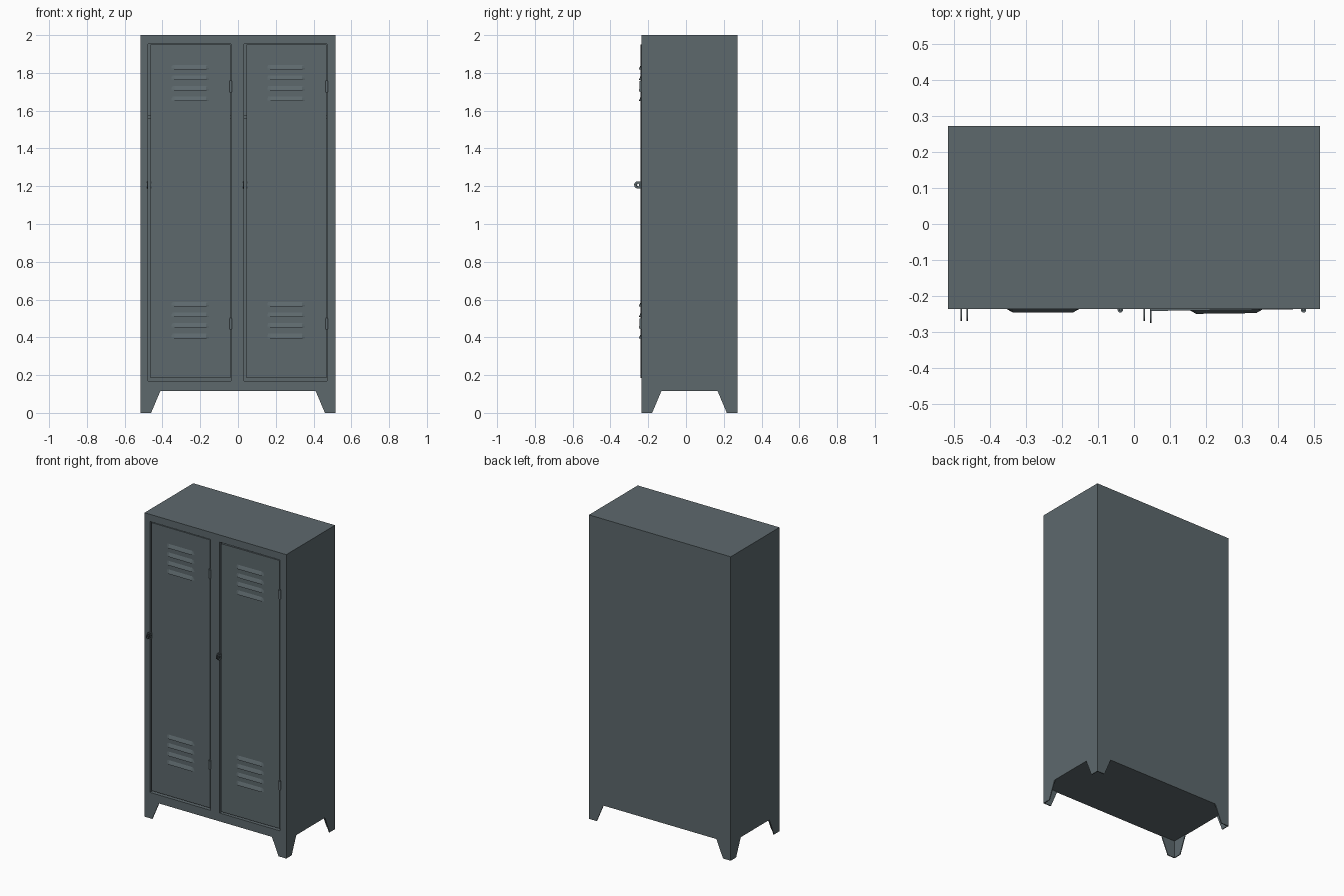
import bpy, bmesh, math
from mathutils import Matrix, Vector

if "Cube" in bpy.data.objects:
    bpy.data.objects.remove(bpy.data.objects["Cube"])

FRONT, BACK, HALF, BASE, TOP = -0.235, 0.272, 0.516, 0.115, 2.0

steel = bpy.data.materials.new("slate grey steel")
steel.diffuse_color = (0.11, 0.14, 0.152, 1)
steel.use_nodes = True
steel.node_tree.nodes["Principled BSDF"].inputs["Base Color"].default_value = steel.diffuse_color


def finish(name, bm, mat=None):
    bmesh.ops.recalc_face_normals(bm, faces=bm.faces[:])
    if mat:
        bm.transform(mat)
    me = bpy.data.meshes.new(name)
    bm.to_mesh(me)
    bm.free()
    me.materials.append(steel)
    ob = bpy.data.objects.new(name, me)
    bpy.context.collection.objects.link(ob)
    return ob


def box(name, x, y, z, mat=None):
    bm = bmesh.new()
    bmesh.ops.create_cube(bm, size=1)
    lo, hi = Vector((x[0], y[0], z[0])), Vector((x[1], y[1], z[1]))
    for v in bm.verts:
        v.co = (lo + hi) / 2 + Vector(a * b for a, b in zip(v.co, hi - lo))
    return finish(name, bm, mat)


def louver(name, cx, cz, mat):
    # pressed vent: full section in the middle, flattened onto the door at the ends
    prof = [(0, 0.028), (0.004, 0.019), (0.009, 0.007), (0.011, 0.0), (0, 0.0)]
    bm = bmesh.new()
    rows = []
    for x, k in ((-0.103, 0), (-0.083, 1), (0.083, 1), (0.103, 0)):
        rows.append([bm.verts.new((cx + x, FRONT + 0.0005 - d * k, cz + h)) for d, h in prof])
    for a, b in zip(rows, rows[1:]):
        for i in range(len(prof) - 1):
            bm.faces.new((a[i], a[i + 1], b[i + 1], b[i]))
    bmesh.ops.remove_doubles(bm, verts=bm.verts[:], dist=1e-5)
    return finish(name, bm, mat)


def hasp(name, x, mat=None):
    # rounded tab with a hole for a padlock
    bm = bmesh.new()
    cy, cz, n, t = -0.2505, 1.207, 20, 0.004
    outer, inner = [], []
    for i in range(n):
        a = 2 * math.pi * (i + 0.5) / n
        c, s = math.cos(a), math.sin(a)
        k = 0.019 if c <= 0 else 0.019 / max(c, abs(s))
        outer.append(bm.verts.new((x - t / 2, cy + k * c, cz + k * s)))
        inner.append(bm.verts.new((x - t / 2, cy + 0.008 * c, cz + 0.008 * s)))
    for i in range(n):
        j = (i + 1) % n
        bm.faces.new((outer[i], outer[j], inner[j], inner[i]))
    r = bmesh.ops.extrude_face_region(bm, geom=bm.faces[:], use_keep_orig=True)
    for v in r["geom"]:
        if isinstance(v, bmesh.types.BMVert):
            v.co.x += t
    return finish(name, bm, mat)


def hinge(name, x, z):
    bm = bmesh.new()
    for r, h in ((0.0075, 0.056), (0.004, 0.068)):
        bmesh.ops.create_cone(bm, cap_ends=True, segments=14, radius1=r, radius2=r, depth=h,
                              matrix=Matrix.Translation((x, FRONT - 0.003, z)))
    ob = finish(name, bm)
    for p in ob.data.polygons:
        p.use_smooth = abs(p.normal.z) < 0.5
    return ob


def leg(name, sx, sy):
    # two tapered sheet plates folded around the corner
    cx, cy = sx * HALF, FRONT if sy < 0 else BACK
    bm = bmesh.new()
    t = 0.006
    for along_x in (True, False):
        pts = []
        for d in (0, t):
            for u, z in ((0, 0), (0.056, 0), (0.105, BASE + 0.001), (0, BASE + 0.001)):
                p = (u, d) if along_x else (d, u)
                pts.append(bm.verts.new((cx - sx * p[0], cy - sy * p[1], z)))
        bm.faces.new(pts[:4])
        bm.faces.new(pts[4:])
        for i in range(4):
            j = (i + 1) % 4
            bm.faces.new((pts[i], pts[j], pts[4 + j], pts[4 + i]))
    return finish(name, bm)


# cabinet shell with two hollow compartments
body = box("cabinet_body", (-HALF, HALF), (FRONT, BACK), (BASE, TOP))
sides = (("left", -0.04, 0.0), ("right", 0.468, 0.012))
for side, hx, _ in sides:
    cut = box("compartment_cutter", (hx - 0.437, hx + 0.003), (-0.3, 0.262), (0.17, 1.953))
    cut.hide_render = True
    m = body.modifiers.new("hollow", 'BOOLEAN')
    m.operation, m.solver, m.object = 'DIFFERENCE', 'EXACT', cut
    bpy.context.view_layer.objects.active = body
    bpy.ops.object.modifier_apply(modifier=m.name)
    bpy.data.objects.remove(cut)

# doors with vents, hinges, lock tabs and inner shelves; the right door stands slightly open
for side, hx, ang in sides:
    piv = Matrix.Translation((hx, FRONT, 0))
    swing = piv @ Matrix.Rotation(ang, 4, 'Z') @ piv.inverted()
    box(side + "_door", (hx - 0.424, hx), (FRONT - 0.001, FRONT + 0.018), (0.185, 1.949), swing)
    for base in (1.65, 0.395):
        for i in range(4):
            louver(side + "_vent", hx - 0.2125, base + i * 0.056, swing)
    for z in (1.728, 0.472):
        hinge(side + "_hinge", hx + 0.002, z)
    hasp(side + "_frame_lock_tab", hx - 0.439)
    hasp(side + "_door_lock_tab", hx - 0.422, swing)
    box(side + "_shelf", (hx - 0.438, hx + 0.004), (-0.2, 0.265), (1.558, 1.575))

# four corner legs
for sx in (-1, 1):
    for sy in (-1, 1):
        leg(("front" if sy < 0 else "back") + "_leg", sx, sy)
